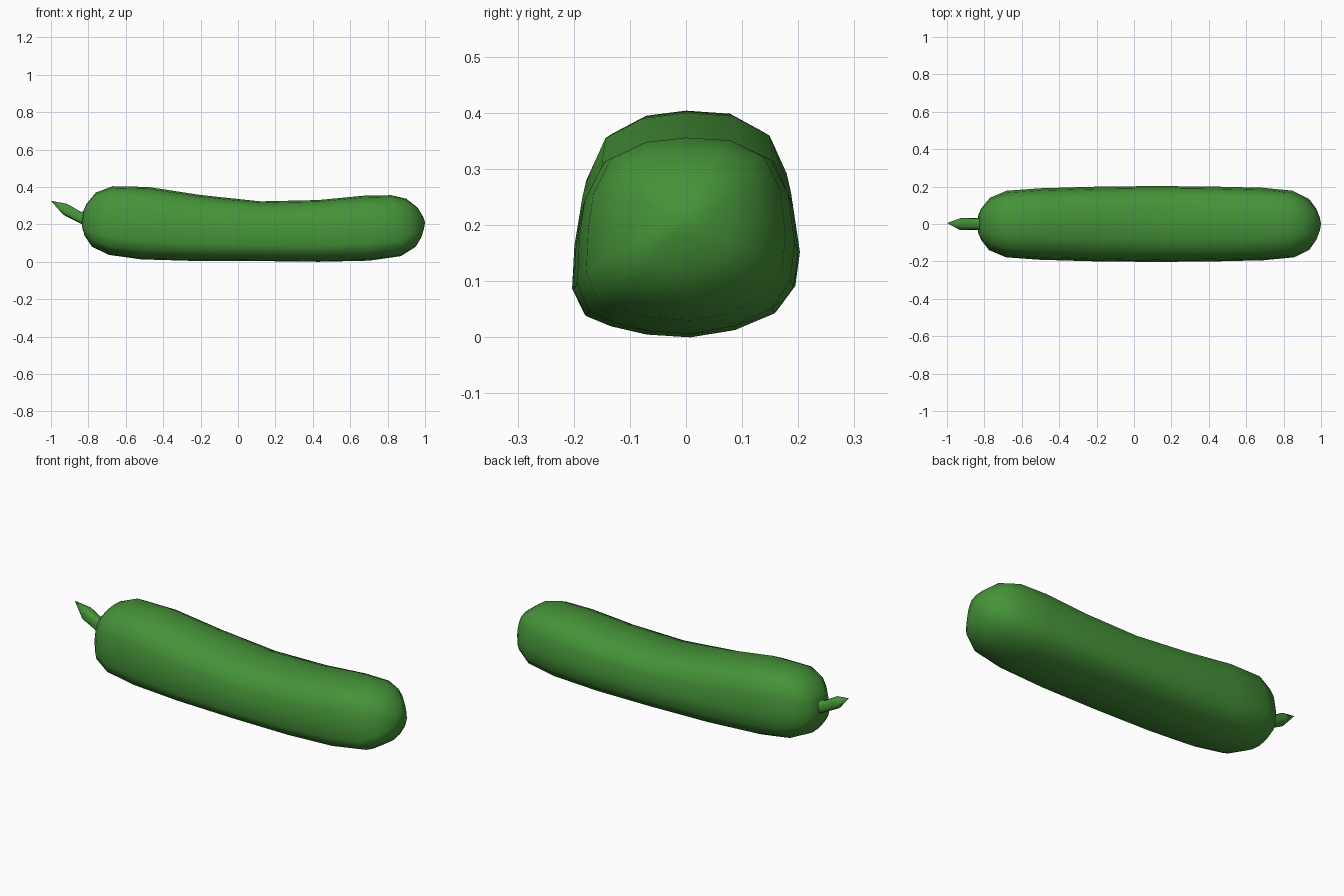
import bpy, bmesh
from mathutils import Vector

if "Cube" in bpy.data.objects:
    bpy.data.objects.remove(bpy.data.objects["Cube"])

green = bpy.data.materials.new("green_skin")
green.diffuse_color = (0.06, 0.29, 0.04, 1)
green.use_nodes = True
green.node_tree.nodes["Principled BSDF"].inputs["Base Color"].default_value = green.diffuse_color

# Unit cross-section (y, z), slightly fuller at one lower corner
SECTION = [(0, 1), (.44, .97), (.78, .79), (.94, .44), (1, -.07), (.96, -.45), (.79, -.74), (.44, -.92),
           (.04, -1), (-.35, -.97), (-.67, -.88), (-.89, -.77), (-1, -.48), (-.98, 0), (-.93, .38), (-.75, .77), (-.4, .95)]


def loft(name, rings, start, end):
    """Skin rings given as (top x, top z, bottom x, bottom z, half width), closed at two poles."""
    bm = bmesh.new()
    loops = []
    for tx, tz, bx, bz, w in rings:
        top, bottom = Vector((tx, 0, tz)), Vector((bx, 0, bz))
        mid, half = (top + bottom) / 2, (top - bottom) / 2
        loops.append([bm.verts.new(mid + half * v + Vector((0, w * u, 0))) for u, v in SECTION])
    first, last = bm.verts.new(start), bm.verts.new(end)
    n = len(SECTION)
    for i in range(n):
        j = (i + 1) % n
        for a, b in zip(loops, loops[1:]):
            bm.faces.new((a[i], a[j], b[j], b[i]))
        bm.faces.new((first, loops[0][j], loops[0][i]))
        bm.faces.new((last, loops[-1][i], loops[-1][j]))
    bmesh.ops.recalc_face_normals(bm, faces=bm.faces)
    for f in bm.faces:
        f.smooth = True
    mesh = bpy.data.meshes.new(name)
    bm.to_mesh(mesh)
    bm.free()
    mesh.materials.append(green)
    obj = bpy.data.objects.new(name, mesh)
    bpy.context.collection.objects.link(obj)
    return obj


# Curved body
loft("cucumber_body", [
    (-.825, .275, -.835, .19, .05), (-.81, .31, -.82, .14, .085), (-.76, .37, -.78, .08, .14),
    (-.67, .404, -.69, .037, .178), (-.48, .40, -.52, .013, .191), (-.2, .357, -.25, .005, .199),
    (.12, .323, .10, .004, .203), (.43, .33, .43, 0, .2), (.67, .353, .70, .006, .194),
    (.82, .356, .87, .03, .178), (.90, .337, .95, .08, .138), (.96, .29, .98, .13, .085),
    (.99, .24, .995, .18, .035)], (-.83, 0, .235), (1, 0, .21))

# Short pointed stem
loft("stem", [
    (-.80, .275, -.81, .19, .038), (-.84, .267, -.85, .208, .031), (-.915, .31, -.935, .252, .032)],
    (-.80, 0, .235), (-1, .005, .326))
